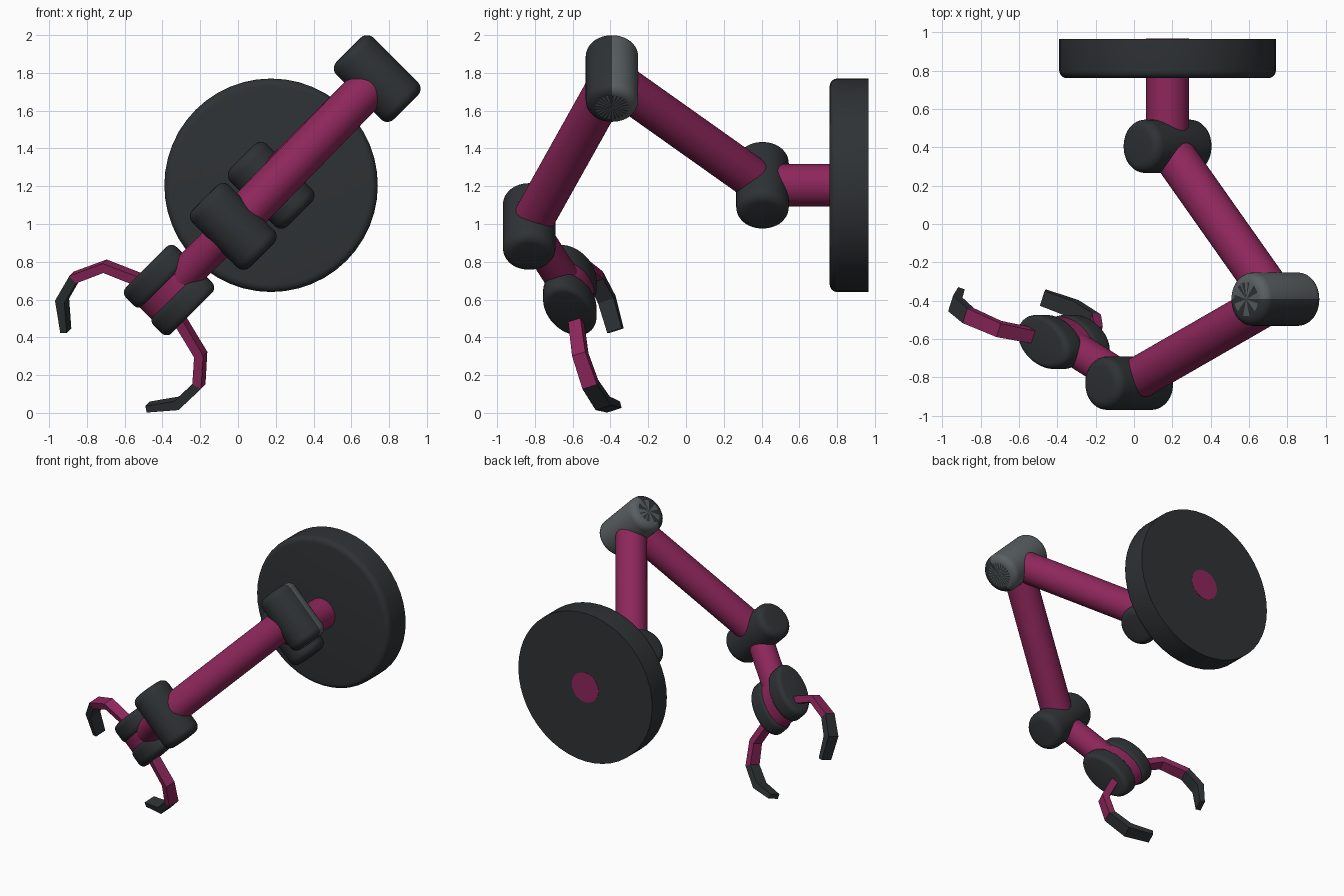
import bpy, bmesh, math
from mathutils import Vector, Matrix

if "Cube" in bpy.data.objects:
    bpy.data.objects.remove(bpy.data.objects["Cube"])


def material(name, rgb):
    m = bpy.data.materials.new(name)
    m.diffuse_color = (*rgb, 1)
    m.use_nodes = True
    m.node_tree.nodes["Principled BSDF"].inputs["Base Color"].default_value = m.diffuse_color
    return m


MAGENTA = material("magenta", (0.27, 0.02, 0.105))
DARK = material("dark_grey", (0.028, 0.032, 0.035))
GREY = material("mid_grey", (0.1, 0.115, 0.12))


def frame(center, axis, major):
    z = Vector(axis).normalized()
    x = Vector(major)
    x = (x - z * x.dot(z)).normalized()
    m = Matrix((x, z.cross(x), z)).transposed().to_4x4()
    m.translation = center
    return m


def finish(name, bm, mats, smooth=True):
    bmesh.ops.recalc_face_normals(bm, faces=bm.faces[:])
    me = bpy.data.meshes.new(name)
    bm.to_mesh(me)
    bm.free()
    for m in mats:
        me.materials.append(m)
    if smooth:
        me.shade_smooth()
        me.set_sharp_from_angle(angle=math.radians(35))
    ob = bpy.data.objects.new(name, me)
    bpy.context.collection.objects.link(ob)
    return ob


def cylinder(name, center, axis, rx, length, mat, bevel=0.0, ry=None,
             major=(0, 1, 0), ends=(-1, 1), two_tone=False):
    """Cylinder along axis with rounded rims; ry makes it elliptical."""
    bm = bmesh.new()
    bmesh.ops.create_cone(bm, cap_ends=True, segments=48, radius1=rx, radius2=rx, depth=length)
    if bevel:
        rims = [e for e in bm.edges if any(
            all(v.co.z * s > length * 0.49 for v in e.verts) for s in ends)]
        bmesh.ops.bevel(bm, geom=rims, offset=bevel, segments=5, profile=0.5, affect='EDGES')
    caps = [f for f in bm.faces if len(f.verts) > 4]
    fan = bmesh.ops.poke(bm, faces=caps)["faces"] if two_tone else []
    if ry:
        bmesh.ops.scale(bm, vec=(1, ry / rx, 1), verts=bm.verts[:])
    bm.transform(frame(center, axis, major))
    if two_tone:
        bm.normal_update()
        for f in bm.faces:
            f.material_index = int(f.normal.y > 0.001)
        for i, f in enumerate(fan):
            f.material_index = i % 2
    return finish(name, bm, [mat, GREY] if two_tone else [mat])


def rod(name, p, q, r):
    p, q = Vector(p), Vector(q)
    return cylinder(name, (p + q) / 2, q - p, r, (q - p).length, MAGENTA, major=(0.3, 1, 0.2))


SHOULDER = Vector((0.175, 0.405, 1.205))
ELBOW = Vector((0.737, -0.392, 1.77))
WRIST = Vector((-0.025, -0.83, 0.987))
HAND = Vector((-0.365, -0.615, 0.65))
HINGE = Vector((1, 0, -1)).normalized()

# Wall disc and its stub
cylinder("base_disc", (0.175, 0.863, 1.205), (0, 1, 0), 0.565, 0.205, DARK, 0.04,
         major=(1, 0, 0), ends=(-1,))
rod("base_stub", SHOULDER, (0.175, 0.967, 1.205), 0.112)

# Hinge barrels
for name, c in (("shoulder_joint", SHOULDER), ("elbow_joint", ELBOW), ("wrist_joint", WRIST)):
    cylinder(name, c, HINGE, 0.139, 0.43, DARK, 0.05, two_tone=(name == "elbow_joint"))

# Arm tubes
rod("upper_arm", SHOULDER, ELBOW, 0.11)
rod("forearm", ELBOW, WRIST, 0.11)
rod("hand_tube", WRIST, HAND, 0.092)

# Hand: two oval discs around an oval hub
REACH = (HAND - WRIST).normalized()
NORMAL = HINGE.cross(REACH).normalized()
REACH = NORMAL.cross(HINGE)
cylinder("hand_hub", HAND, HINGE, 0.185, 0.2, MAGENTA, ry=0.115, major=REACH)
for name, s in (("left_hand_disc", -1), ("right_hand_disc", 1)):
    cylinder(name, HAND + HINGE * 0.103 * s, HINGE, 0.2, 0.137, DARK, 0.04,
             ry=0.127, major=REACH)


# Fingers: flat bars swept along a bent path in the hand plane
def finger(name, path):
    pts = [Vector(p) for p in path]
    widths = (0.035, 0.038, 0.042, 0.045, 0.042)
    rings = []
    for i, p in enumerate(pts):
        t0 = (p - pts[max(i - 1, 0)]).normalized()
        t1 = (pts[min(i + 1, len(pts) - 1)] - p).normalized()
        t = (t0 + t1).normalized()
        side = Vector((-t.y, t.x)) * (0.018 if i == len(pts) - 1 else 0.026)
        ring = []
        for su, sn in ((1, 1), (1, -1), (-1, -1), (-1, 1)):
            u = p + side * su
            ring.append(HAND + HINGE * u.x + REACH * u.y + NORMAL * (sn * widths[i]))
        rings.append(ring)
    for part, sub, mat in (("base", rings[:3], MAGENTA), ("tip", rings[2:], DARK)):
        bm = bmesh.new()
        vs = [[bm.verts.new(c) for c in r] for r in sub]
        for a, b in zip(vs, vs[1:]):
            for k in range(4):
                bm.faces.new((a[k], a[(k + 1) % 4], b[(k + 1) % 4], b[k]))
        bm.faces.new(vs[0])
        bm.faces.new(vs[-1])
        finish(f"{name}_{part}", bm, [mat], smooth=False)


finger("left_finger", [(-0.13, 0.07), (-0.329, 0.165), (-0.4, 0.335), (-0.365, 0.478), (-0.235, 0.59)])
finger("right_finger", [(0.12, 0.07), (0.36, 0.135), (0.465, 0.265), (0.46, 0.425), (0.36, 0.565)])
